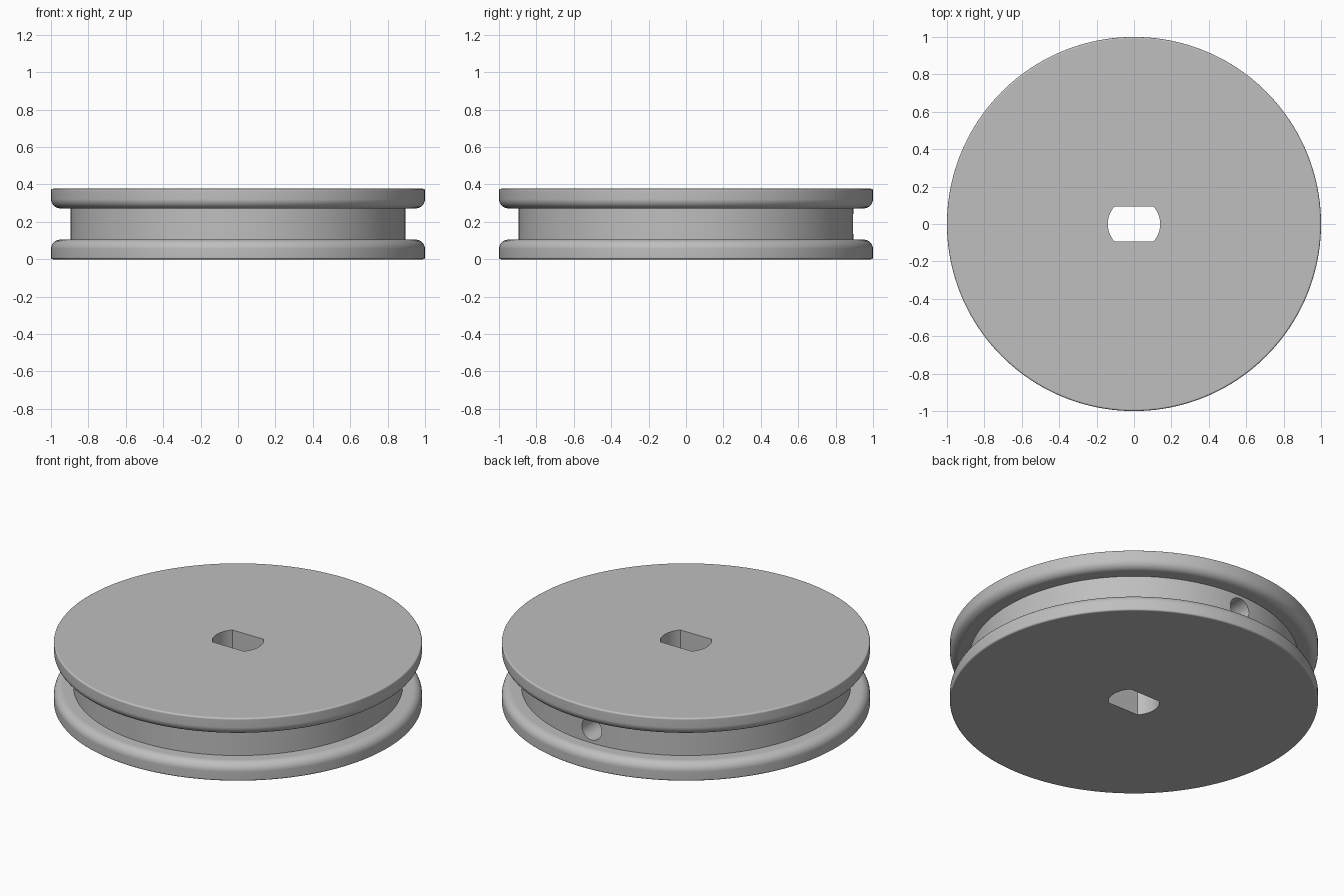
import bpy
import bmesh
import math
from mathutils import Matrix, Vector

cube = bpy.data.objects.get("Cube")
if cube:
    bpy.data.objects.remove(cube, do_unlink=True)

HEIGHT = 0.377
FLANGE = 0.105
GROOVE_R = 0.895
SEGMENTS = 160

grey = bpy.data.materials.new("plain grey")
grey.use_nodes = True
colour = (0.52, 0.52, 0.52, 1)
grey.diffuse_color = colour
grey.node_tree.nodes["Principled BSDF"].inputs["Base Color"].default_value = colour


def make_object(name, bm):
    bmesh.ops.recalc_face_normals(bm, faces=bm.faces)
    mesh = bpy.data.meshes.new(name)
    bm.to_mesh(mesh)
    bm.free()
    mesh.materials.append(grey)
    obj = bpy.data.objects.new(name, mesh)
    bpy.context.collection.objects.link(obj)
    return obj


def arc(cx, cz, r, start, end, steps):
    angles = [math.radians(start + (end - start) * i / steps) for i in range(steps + 1)]
    return [(cx + r * math.cos(a), cz + r * math.sin(a)) for a in angles]


def cut(target, cutter):
    cutter.hide_render = True
    mod = target.modifiers.new("cut", "BOOLEAN")
    mod.operation = "DIFFERENCE"
    mod.solver = "EXACT"
    mod.object = cutter
    bpy.context.view_layer.objects.active = target
    bpy.ops.object.modifier_apply(modifier=mod.name)
    bpy.data.objects.remove(cutter, do_unlink=True)


# Pulley wheel: lower half of the profile, mirrored upward, spun round the axis
small, big = 0.01, 0.05
lower = arc(1 - small, small, small, -90, 0, 4)
lower += arc(1 - big, FLANGE - big, big, 0, 90, 8)
lower.append((GROOVE_R, FLANGE))
profile = lower + [(r, HEIGHT - z) for r, z in reversed(lower)]

bm = bmesh.new()
verts = [bm.verts.new((r, 0, z)) for r, z in profile]
edges = [bm.edges.new(pair) for pair in zip(verts, verts[1:])]
bmesh.ops.spin(bm, geom=verts + edges, cent=(0, 0, 0), axis=(0, 0, 1),
               angle=math.tau, steps=SEGMENTS)
bmesh.ops.remove_doubles(bm, verts=bm.verts, dist=0.0001)
bmesh.ops.holes_fill(bm, edges=bm.edges, sides=0)
wheel = make_object("pulley_wheel", bm)

# Shaft bore: round hole with two flats facing front and back
bore_r, flat_y = 0.14, 0.094
half = math.degrees(math.asin(flat_y / bore_r))
outline = arc(0, 0, bore_r, -half, half, 12) + arc(0, 0, bore_r, 180 - half, 180 + half, 12)
bm = bmesh.new()
face = bm.faces.new([bm.verts.new((x, y, -0.1)) for x, y in outline])
top = bmesh.ops.extrude_face_region(bm, geom=[face])["geom"]
bmesh.ops.translate(bm, vec=Vector((0, 0, HEIGHT + 0.2)),
                    verts=[v for v in top if isinstance(v, bmesh.types.BMVert)])
cut(wheel, make_object("bore_cutter", bm))

# Set screw hole: from the back of the groove into the bore
bm = bmesh.new()
bmesh.ops.create_cone(bm, cap_ends=True, segments=32, radius1=0.066, radius2=0.066, depth=1,
                      matrix=Matrix.Translation((0, 0.5, HEIGHT / 2))
                      @ Matrix.Rotation(math.pi / 2, 4, "X"))
cut(wheel, make_object("screw_hole_cutter", bm))

# Smooth curved surfaces, keep flat faces and crisp edges
bpy.ops.object.select_all(action="DESELECT")
wheel.select_set(True)
bpy.context.view_layer.objects.active = wheel
bpy.ops.object.shade_smooth_by_angle(angle=math.radians(35))
weighted = wheel.modifiers.new("weighted normals", "WEIGHTED_NORMAL")
weighted.keep_sharp = True
